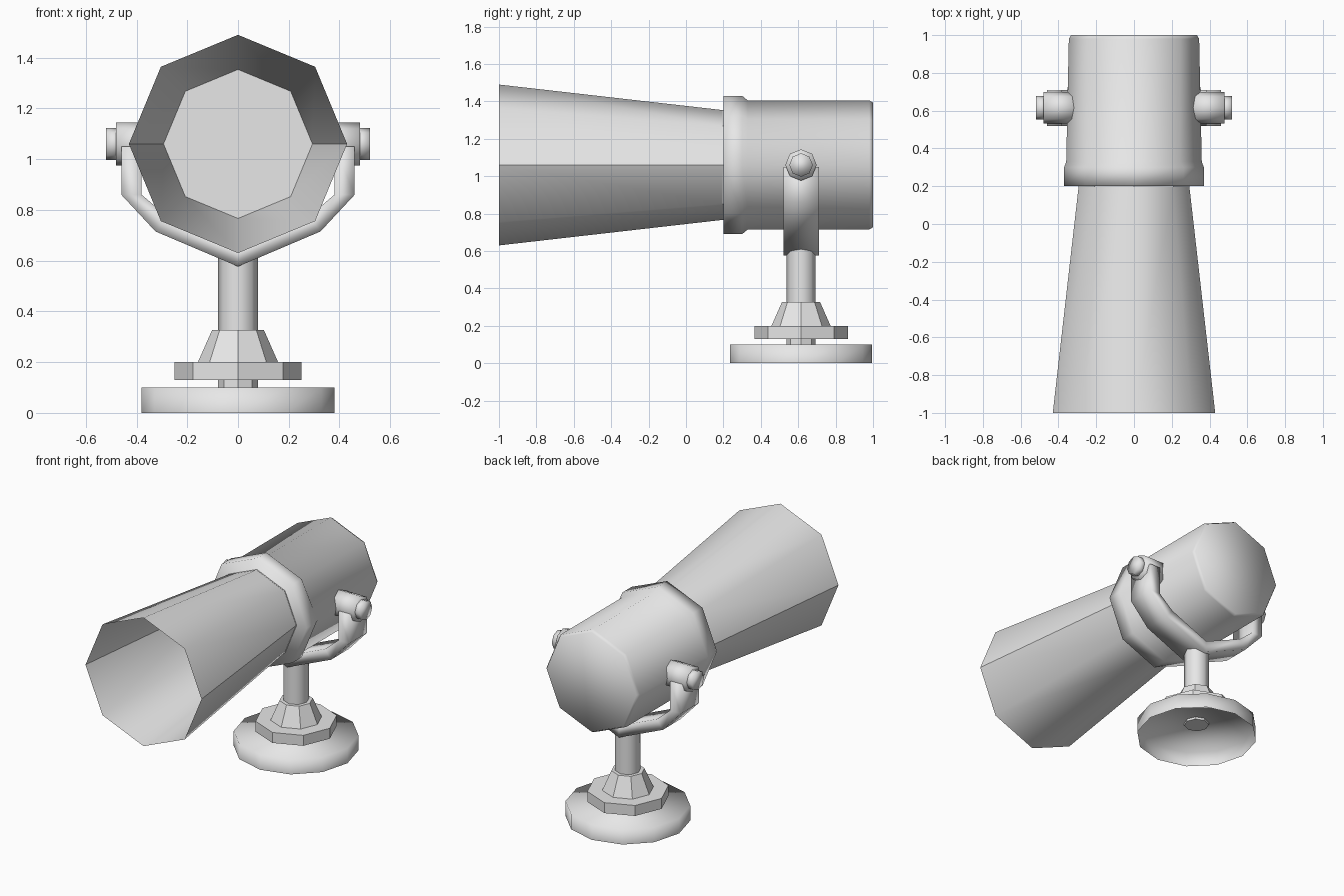
import bpy, bmesh, math
from mathutils import Matrix, Vector

cube = bpy.data.objects.get("Cube")
if cube:
    bpy.data.objects.remove(cube, do_unlink=True)

AXIS_Z = 1.06    # height of the lamp axis
STAND_Y = 0.615  # stand and pivot position

metal = bpy.data.materials.new("grey metal")
metal.use_nodes = True
GREY = (0.8, 0.8, 0.8, 1)
metal.diffuse_color = GREY
metal.node_tree.nodes["Principled BSDF"].inputs["Base Color"].default_value = GREY


def finish(name, bm, smooth):
    bmesh.ops.recalc_face_normals(bm, faces=bm.faces)
    for f in bm.faces:
        f.smooth = smooth
    mesh = bpy.data.meshes.new(name)
    bm.to_mesh(mesh)
    bm.free()
    mesh.materials.append(metal)
    obj = bpy.data.objects.new(name, mesh)
    bpy.context.collection.objects.link(obj)
    return obj


def lathe(profile, sides, matrix, start_cap=True, end_cap=True):
    """Spin (radius, height) pairs around local z, then place with matrix."""
    bm = bmesh.new()
    rings = []
    for r, h in profile:
        angles = [2 * math.pi * i / sides for i in range(sides)]
        rings.append([bm.verts.new(matrix @ Vector((r * math.cos(a), r * math.sin(a), h)))
                      for a in angles])
    for a, b in zip(rings, rings[1:]):
        for i in range(sides):
            j = (i + 1) % sides
            bm.faces.new((a[i], a[j], b[j], b[i]))
    if start_cap:
        bm.faces.new(rings[0][::-1])
    if end_cap:
        bm.faces.new(rings[-1])
    return bm


upright = Matrix.Translation((0, STAND_Y, 0))
along_y = Matrix.Translation((0, 0, AXIS_Z)) @ Matrix.Rotation(-math.pi / 2, 4, "X")

# Base: hollow underneath
finish("base", lathe([(0.38, 0), (0.38, 0.1)], 12, upright, start_cap=False), True)

# Stand parts
finish("neck", lathe([(0.078, 0.085), (0.078, 0.14)], 8, upright), False)
finish("turntable", lathe([(0.25, 0.13), (0.25, 0.2)], 8, upright), False)
finish("stand_cone", lathe([(0.158, 0.2), (0.102, 0.327)], 8, upright), False)
column = finish("column", lathe([(0.078, 0.3), (0.078, 0.63)], 8, upright), True)

# Lamp housing with a raised front collar, slightly wider at the sides near the front
profile = [(0.37, 0.2), (0.37, 0.3), (0.345, 0.33), (0.345, 0.98), (0.333, 1.0)]
bm = lathe(profile, 8, along_y)
for v in bm.verts:
    if abs(v.co.z - AXIS_Z) < 0.01 and 0.32 < v.co.y < 0.34:
        v.co.x *= 1.04
finish("lamp_housing", bm, True)

# Lens plate at the back of the hood
finish("lens", lathe([(0.295, 0.195), (0.295, 0.2)], 8, along_y), False)

# Open flared hood with creases along both sides
bm = lathe([(0.43, -1.0), (0.293, 0.2)], 8, along_y, False, False)
for e in bm.edges:
    if all(abs(v.co.z - AXIS_Z) < 0.01 for v in e.verts):
        e.smooth = False
finish("hood", bm, True)

# Yoke: flat bar bent around the housing, outer and inner outline mirrored in x
half = [((0.46, 1.05), (0.38, 1.05)), ((0.46, 0.86), (0.38, 0.86)),
        ((0.325, 0.715), (0.28, 0.775)), ((0, 0.577), (0, 0.655))]
path = half + [tuple((-x, z) for x, z in pair) for pair in half[-2::-1]]
bm = bmesh.new()
sections = []
for (ox, oz), (ix, iz) in path:
    corners = ((ox, -0.095, oz), (ox, 0.095, oz), (ix, 0.095, iz), (ix, -0.095, iz))
    sections.append([bm.verts.new((x, STAND_Y + y, z)) for x, y, z in corners])
for a, b in zip(sections, sections[1:]):
    for i in range(4):
        j = (i + 1) % 4
        bm.faces.new((a[i], a[j], b[j], b[i]))
bm.faces.new(sections[0])
bm.faces.new(sections[-1])
finish("yoke", bm, True)

# Pivot bolts on both sides
for side, name in ((1, "left"), (-1, "right")):
    place = (Matrix.Translation((0, STAND_Y, AXIS_Z))
             @ Matrix.Rotation(side * math.pi / 2, 4, "Y"))
    finish(name + "_pivot", lathe([(0.084, 0.3), (0.084, 0.48)], 8, place), True)
    finish(name + "_bolt", lathe([(0.063, 0.46), (0.063, 0.52)], 8, place), True)

# Keep hard rims on the turned stand column
bpy.ops.object.select_all(action="DESELECT")
column.select_set(True)
bpy.context.view_layer.objects.active = column
bpy.ops.object.shade_smooth_by_angle(angle=math.radians(50))
